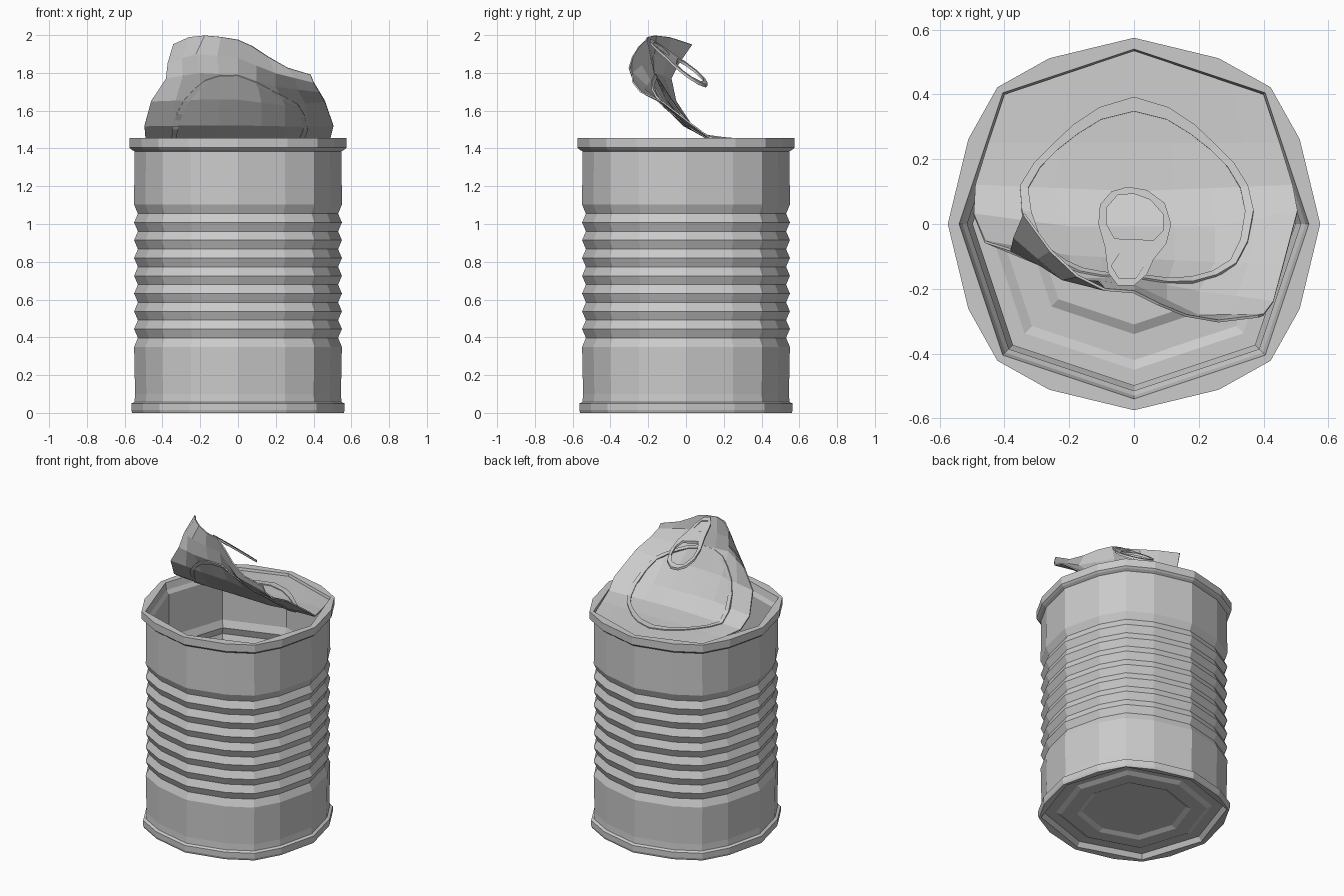
import bpy, math
from mathutils import Vector

if "Cube" in bpy.data.objects:
    bpy.data.objects.remove(bpy.data.objects["Cube"])


def make(name, verts, faces, thick=0.0):
    me = bpy.data.meshes.new(name)
    me.from_pydata([tuple(v) for v in verts], [], faces)
    me.update()
    ob = bpy.data.objects.new(name, me)
    bpy.context.collection.objects.link(ob)
    if thick:
        m = ob.modifiers.new("thickness", 'SOLIDIFY')
        m.thickness, m.offset = thick, 0
    return ob


# Cross-sections: 16-sided outside, octagonal inside (unit size, one quadrant)
ROUND = [(1, 0), (0.89, 0.455), (0.734, 0.734), (0.455, 0.89)]
OCT = [(1, 0), (0.862, 0.413), (0.75, 0.75), (0.413, 0.862)]


def ring(r, z, quad):
    pts = []
    for k in range(4):
        c, s = [(1, 0), (0, 1), (-1, 0), (0, -1)][k]
        pts += [(r * (x * c - y * s), r * (x * s + y * c), z) for x, y in quad]
    return pts


def loft(name, rows):
    verts, faces, n = [], [], 16
    for r, z, q in rows:
        verts += ring(r, z, q)
    for i in range(len(rows) - 1):
        for j in range(n):
            a, b = i * n + j, i * n + (j + 1) % n
            faces.append((a, b, b + n, a + n))
    faces.append(tuple(reversed(range(n))))
    faces.append(tuple(range((len(rows) - 1) * n, len(rows) * n)))
    return make(name, verts, faces)


# Can: underside steps, ribbed wall, top rim, inner wall, inner floor
def ribs(hi, lo):
    return [(lo if k % 2 else hi, 0.35 + k * 0.047) for k in range(17)]


under = [(0.30, 0.035), (0.33, 0.02), (0.42, 0.02), (0.45, 0.035), (0.515, 0.035), (0.535, 0.005)]
outer = [(0.56, 0.0), (0.565, 0.015), (0.565, 0.05), (0.548, 0.058), (0.545, 0.1)]
outer += ribs(0.55, 0.53) + [(0.548, 1.385), (0.565, 1.395), (0.575, 1.405), (0.575, 1.455)]
inner = [(0.54, 1.455), (0.53, 1.41)] + [(0.515, 1.385)] + ribs(0.515, 0.498)[::-1]
inner += [(0.515, 0.06), (0.45, 0.06), (0.42, 0.045), (0.34, 0.045), (0.31, 0.06)]
loft("can_body", [(r, z, OCT) for r, z in under] + [(r, z, ROUND) for r, z in outer]
     + [(r, z, OCT) for r, z in inner])

# Peeled lid: seven rows from hinge to torn edge; each row is a few points
LID = [
    [(-.40, .40, 1.435), (0, .535, 1.435), (.40, .40, 1.435)],
    [(-.45, .25, 1.445), (0, .25, 1.445), (.45, .25, 1.445)],
    [(-.49, .12, 1.46), (0, .10, 1.46), (.49, .12, 1.46)],
    [(-.495, .03, 1.52), (-.2, -.01, 1.525), (0, -.01, 1.525), (.25, -.01, 1.52), (.505, .04, 1.52)],
    [(-.46, -.055, 1.65), (-.2, -.10, 1.66), (0, -.11, 1.66), (.25, -.12, 1.63), (.46, -.13, 1.65)],
    [(-.38, -.08, 1.77), (-.2, -.17, 1.80), (0, -.17, 1.79), (.20, -.21, 1.73), (.43, -.24, 1.70)],
    [(-.37, -.04, 1.85), (-.22, -.17, 1.90), (0, -.19, 1.88), (.20, -.285, 1.80), (.40, -.28, 1.75)],
    [(-.34, .03, 1.95), (-.23, -.12, 2.0), (-.12, -.20, 1.995), (0, -.21, 1.975),
     (.10, -.26, 1.93), (.22, -.305, 1.84), (.385, -.285, 1.79)],
]


def along(row, t):
    f = t * (len(row) - 1)
    i = min(int(f), len(row) - 2)
    return Vector(row[i]).lerp(Vector(row[i + 1]), f - i)


def lid_point(t, r):
    i = min(int(r), len(LID) - 2)
    return along(LID[i], t).lerp(along(LID[i + 1], t), r - i)


C = 9
verts = [lid_point(j / (C - 1), i) for i in range(len(LID)) for j in range(C)]
faces = [(i * C + j, i * C + j + 1, i * C + C + j + 1, i * C + C + j)
         for i in range(len(LID) - 1) for j in range(C - 1)]
make("peeled_lid", verts, faces, 0.008)

# Raised bead pressed into the lid
N = 24
verts = []
for k in (1.0, 0.93):
    for i in range(N):
        a = 2 * math.pi * i / N
        c, s = math.cos(a), math.sin(a)
        u = math.copysign(abs(c) ** 0.8, c)
        v = math.copysign(abs(s) ** 0.8, s)
        verts.append(lid_point(0.5 + 0.37 * k * u, 2.75 + 2.25 * k * v))
faces = [(i, (i + 1) % N, N + (i + 1) % N, N + i) for i in range(N)]
make("lid_bead", verts, faces, 0.02)


# Pull tab: flat outline with holes, then sheared onto the tilted lid
def plate(name, loops, half, lift=0.0):
    cu = bpy.data.curves.new(name, 'CURVE')
    cu.dimensions, cu.fill_mode, cu.extrude = '2D', 'BOTH', half
    for pts in loops:
        sp = cu.splines.new('POLY')
        sp.points.add(len(pts) - 1)
        for p, (x, y) in zip(sp.points, pts):
            p.co = (x, y, 0, 1)
        sp.use_cyclic_u = True
    tmp = bpy.data.objects.new(name, cu)
    bpy.context.collection.objects.link(tmp)
    me = bpy.data.meshes.new_from_object(tmp.evaluated_get(bpy.context.evaluated_depsgraph_get()))
    bpy.data.objects.remove(tmp)
    for v in me.vertices:
        v.co.z += 1.96 + lift - 0.74 * (v.co.y + 0.19) - 0.28 * v.co.x
    me.name = name
    ob = bpy.data.objects.new(name, me)
    bpy.context.collection.objects.link(ob)


def oval(cx, cy, rx, ry, n=8):
    return [(cx + rx * math.cos(2 * math.pi * i / n), cy + ry * math.sin(2 * math.pi * i / n))
            for i in range(n)]


tab = [(-.02, .115), (.04, .105), (.095, .065), (.115, 0), (.10, -.06), (.06, -.11), (.04, -.155),
       (0, -.19), (-.05, -.19), (-.08, -.15), (-.09, -.07), (-.11, 0), (-.105, .06), (-.07, .10)]
finger = [(-.05, .09), (0, .093), (.05, .075), (.09, .03), (.09, -.02), (.06, -.05),
          (-.06, -.045), (-.085, 0), (-.085, .05)]
slot = oval(-.02, -.13, .05, .045, 6)
plate("pull_tab", [tab, finger, slot], 0.008)
plate("tab_plate", [oval(-.02, -.13, .055, .05, 6), oval(-.02, -.13, .022, .018)], 0.003)
plate("rivet", [oval(-.02, -.13, .03, .025)], 0.008, -0.004)
